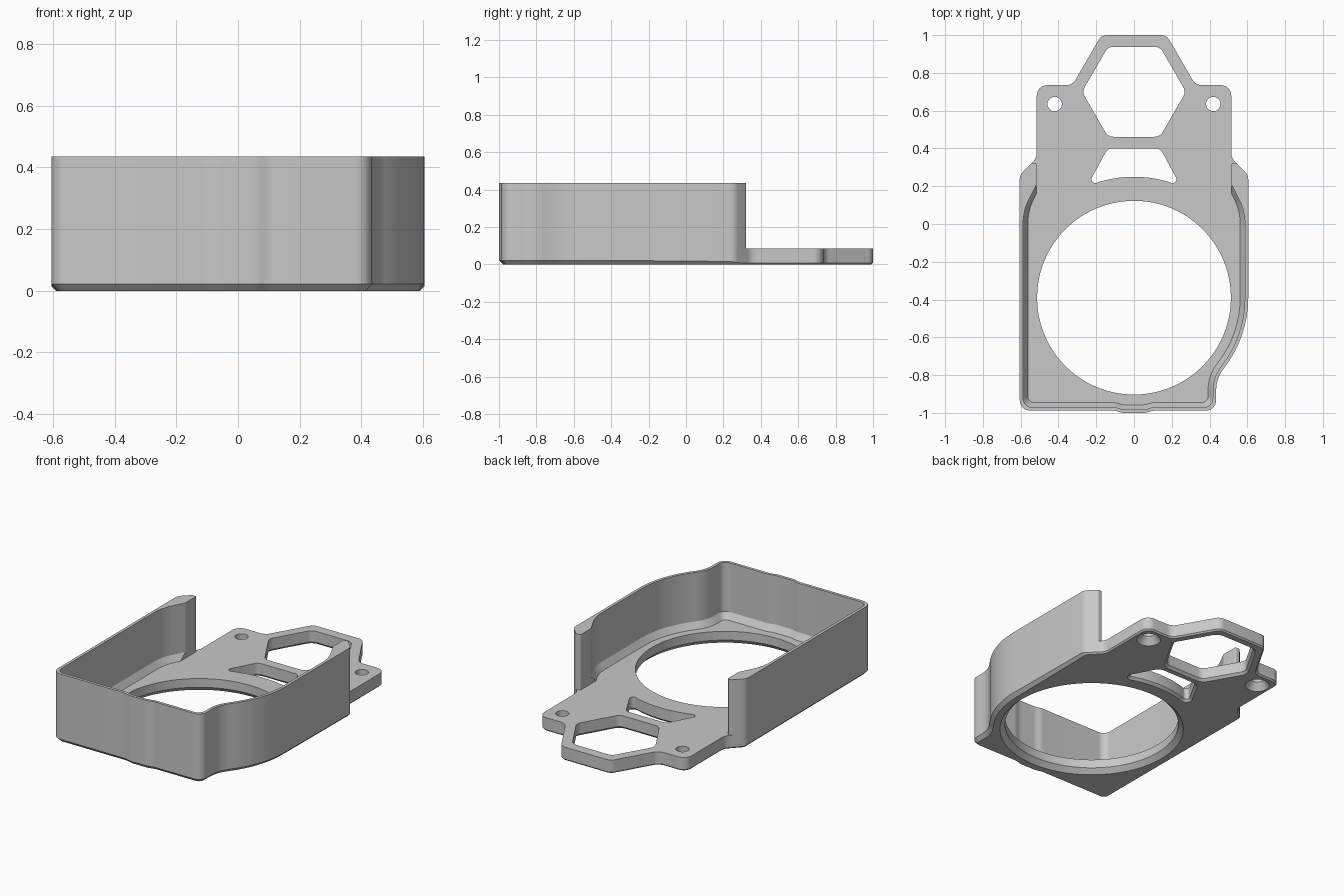
import bpy, bmesh, math
from mathutils import Vector

cube = bpy.data.objects.get("Cube")
if cube:
    bpy.data.objects.remove(cube, do_unlink=True)

GREY = (0.58, 0.58, 0.58, 1)
mat = bpy.data.materials.new("plain grey")
mat.use_nodes = True
mat.diffuse_color = GREY
mat.node_tree.nodes["Principled BSDF"].inputs["Base Color"].default_value = GREY

PLATE = 0.085   # plate thickness
TOP = 0.435     # wall height
TAN = math.tan(math.radians(19))
CY = -0.39      # centre of the large opening


def rounded(corners, steps=8):
    """Closed outline from (x, y, radius) corners."""
    pts = []
    for i, (x, y, r) in enumerate(corners):
        p = Vector((x, y))
        if r == 0:
            pts.append(p)
            continue
        a = (Vector(corners[i - 1][:2]) - p).normalized()
        b = (Vector(corners[(i + 1) % len(corners)][:2]) - p).normalized()
        half = a.angle(b) / 2
        c = p + (a + b).normalized() * r / math.sin(half)
        s = (p + a * r / math.tan(half) - c).normalized()
        e = (p + b * r / math.tan(half) - c).normalized()
        pts += [c + s.slerp(e, k / steps).normalized() * r for k in range(steps + 1)]
    return pts


def circle(x, y, r, n):
    return [Vector((x + r * math.cos(math.tau * i / n), y + r * math.sin(math.tau * i / n)))
            for i in range(n)]


def grow(pts, amount):
    """Offset an outline outward; amount is a function of y."""
    area = sum(pts[i - 1].cross(pts[i]) for i in range(len(pts)))
    sign = 1 if area > 0 else -1
    out = []
    for i, p in enumerate(pts):
        t = (pts[(i + 1) % len(pts)] - p).normalized() + (p - pts[i - 1]).normalized()
        t.normalize()
        out.append(p + Vector((t.y, -t.x)) * sign * amount(p.y))
    return out


def at(pts, z):
    return [(p.x, p.y, z) for p in pts]


def solid(name, stacks):
    """Capped solid; each stack is a list of matching rings, bottom to top."""
    bm = bmesh.new()
    caps = ([], [])
    for rings in stacks:
        vs = [[bm.verts.new(co) for co in ring] for ring in rings]
        n = len(vs[0])
        for lo, hi in zip(vs, vs[1:]):
            for i in range(n):
                j = (i + 1) % n
                bm.faces.new((lo[i], lo[j], hi[j], hi[i]))
        for cap, ring in zip(caps, (vs[0], vs[-1])):
            cap += [bm.edges.get((ring[i - 1], ring[i])) for i in range(n)]
    for cap, z in zip(caps, (-1, 1)):
        bmesh.ops.triangle_fill(bm, use_beauty=True, edges=cap, normal=(0, 0, z))
    bmesh.ops.recalc_face_normals(bm, faces=bm.faces)
    me = bpy.data.meshes.new(name)
    bm.to_mesh(me)
    bm.free()
    ob = bpy.data.objects.new(name, me)
    bpy.context.collection.objects.link(ob)
    me.materials.append(mat)
    bpy.ops.object.select_all(action='DESELECT')
    ob.select_set(True)
    bpy.context.view_layer.objects.active = ob
    bpy.ops.object.shade_smooth_by_angle(angle=math.radians(25))


def mirror(corners):
    return [(-x, y, r) for x, y, r in reversed(corners)]


def body(d):
    """Sides and front of the case, inset by d, running right to left."""
    bulge = [(0.1, d - 0.988, 0.1), (0.06, d - 1, 0.1)]
    return [(0.605 - d, CY - (0.605 - d) * TAN, 0.605 - d),
            (0.435 - d, -0.816 + d * TAN, 0.19 + d),
            (0.435 - d, d - 0.988, 0.055 - d / 2)] + bulge + mirror(bulge) + \
           [(d - 0.605, d - 0.988, 0.055 - d / 2)]


# Base plate with bevelled lower edges and openings
tab = [(0.173, 1, 0.05), (0.326, 0.735, 0.06), (0.515, 0.735, 0.055),
       (0.515, 0.35, 0.07), (0.605, 0.26, 0.06)]
outline = rounded(tab + body(0) + mirror(tab))


def edge_bevel(y):
    return 0.022 - 0.013 * min(max((y - 0.2) / 0.08, 0), 1)


foot = at(grow(outline, lambda y: -edge_bevel(y)), 0)
stacks = [[foot, [(p.x, p.y, edge_bevel(p.y)) for p in outline], at(outline, PLATE)]]

hexagon = rounded([(0.275 * math.cos(math.pi * k / 3), 0.7 + 0.275 * math.sin(math.pi * k / 3), 0.05)
                   for k in range(6)])
vent_side = [(0.139, 0.4, 0.04), (0.247, 0.201, 0.02)]
arc = [(x / 100, CY + math.sqrt(0.64 ** 2 - (x / 100) ** 2), 0) for x in range(18, -19, -3)]
vent = rounded(vent_side + arc + mirror(vent_side))
openings = [(hexagon, 0.015, 0.015), (vent, 0.015, 0.015),
            (circle(0, CY, 0.513, 96), 0.03, 0.03)]
openings += [(circle(s * 0.42, 0.635, 0.038, 32), 0.034, 0.045) for s in (-1, 1)]
for pts, width, height in openings:
    stacks.append([at(grow(pts, lambda y: width), 0), at(pts, height), at(pts, PLATE)])
solid("base_plate", stacks)


# Thin surrounding wall, open at the back, sloped where it meets the plate
def wall_outline(d):
    end = [(0.515, 0.32, 0.008), (0.545, 0.32, 0.012), (0.605, 0.26, 0.06)]
    inner_end = [(0.515, 0.245 - 1.9 * d, 0), (0.605 - d, 0.07, 0.28)]
    inner = inner_end + body(d) + mirror(inner_end)
    return rounded(end + body(0) + mirror(end) + inner[::-1])


solid("wall", [[at(wall_outline(0.043), PLATE), at(wall_outline(0.018), 0.125),
                at(wall_outline(0.018), TOP)]])
